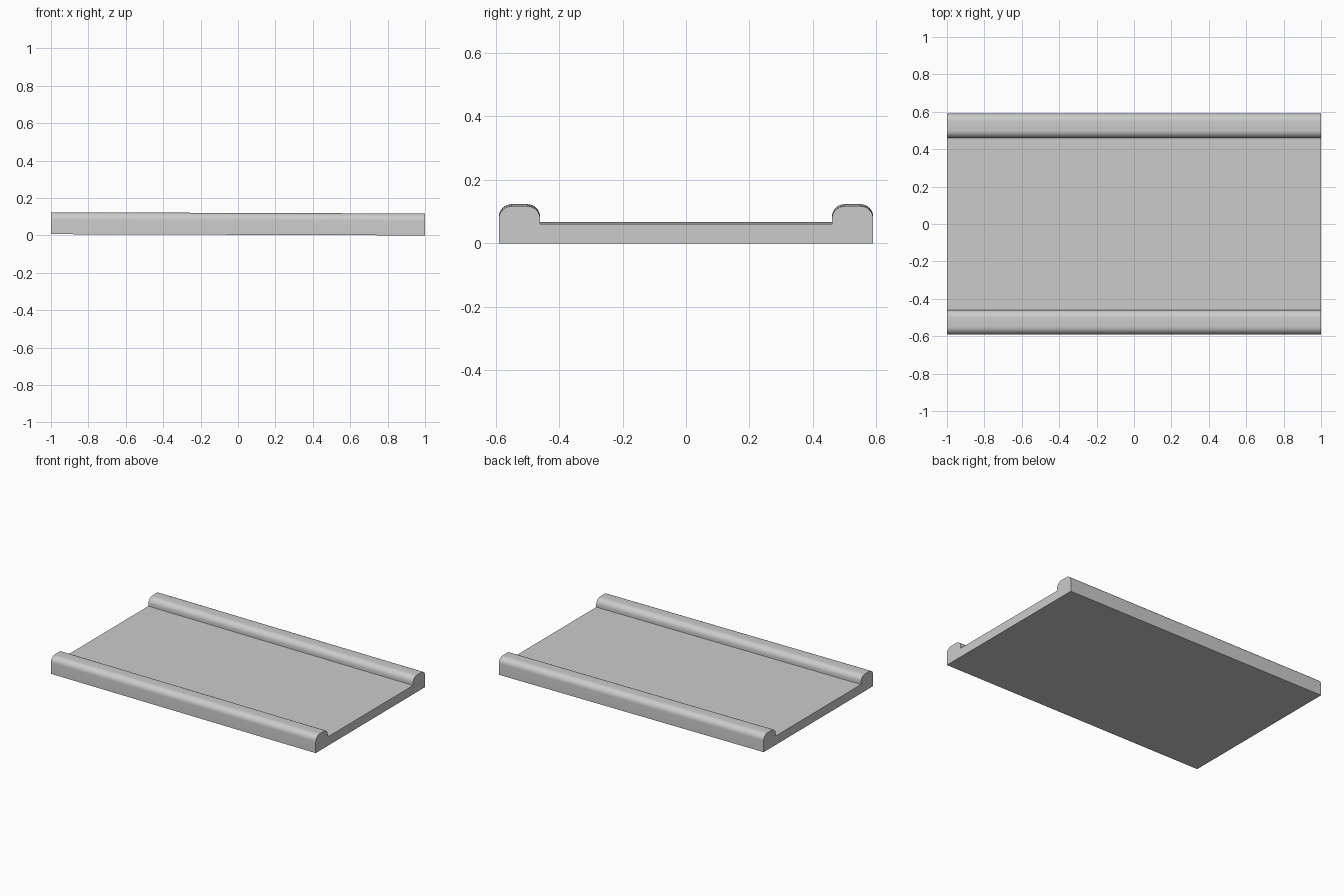
import bpy, bmesh, math
from mathutils import Matrix

cube = bpy.data.objects.get("Cube")
if cube:
    bpy.data.objects.remove(cube, do_unlink=True)

HALF_LENGTH = 1.0
OUTER, INNER = 0.59, 0.46      # rail sides
FLOOR, TOP = 0.061, 0.117      # channel floor and rail top
RADIUS, STEPS = 0.04, 8        # rounded rail edges
TILT = 0.0033                  # very slight lengthwise slope

# Single grey material
grey = bpy.data.materials.new("light_grey")
grey.use_nodes = True
colour = (0.6, 0.6, 0.6, 1)
grey.diffuse_color = colour
grey.node_tree.nodes["Principled BSDF"].inputs["Base Color"].default_value = colour


def arc(cy, cz, start):
    """Quarter circle, counter-clockwise from the start angle."""
    angles = [start + math.pi / 2 * i / STEPS for i in range(STEPS + 1)]
    return [(cy + RADIUS * math.cos(a), cz + RADIUS * math.sin(a)) for a in angles]


# Half of the cross-section: outer wall, rounded rail, channel floor
half = [(OUTER, 0)]
half += arc(OUTER - RADIUS, TOP - RADIUS, 0)
half += arc(INNER + RADIUS, TOP - RADIUS, math.pi / 2)
half += [(INNER, FLOOR)]
profile = half + [(-y, z) for y, z in reversed(half)]

# Sweep the mirrored section along the length
bm = bmesh.new()
section = bm.faces.new([bm.verts.new((-HALF_LENGTH, y, z)) for y, z in profile])
swept = bmesh.ops.extrude_face_region(bm, geom=[section], use_keep_orig=True)
end_verts = [g for g in swept["geom"] if isinstance(g, bmesh.types.BMVert)]
bmesh.ops.translate(bm, verts=end_verts, vec=(2 * HALF_LENGTH, 0, 0))
bmesh.ops.recalc_face_normals(bm, faces=bm.faces)
bmesh.ops.rotate(bm, verts=bm.verts, cent=(0, 0, 0), matrix=Matrix.Rotation(TILT, 3, "Y"))
bmesh.ops.translate(bm, verts=bm.verts, vec=(0, 0, TILT))

mesh = bpy.data.meshes.new("railed_channel_plate")
bm.to_mesh(mesh)
bm.free()
mesh.materials.append(grey)
plate = bpy.data.objects.new("railed_channel_plate", mesh)
bpy.context.collection.objects.link(plate)

# Smooth rail curves, sharp edges elsewhere
bpy.ops.object.select_all(action="DESELECT")
plate.select_set(True)
bpy.context.view_layer.objects.active = plate
bpy.ops.object.shade_smooth_by_angle(angle=math.radians(30))
